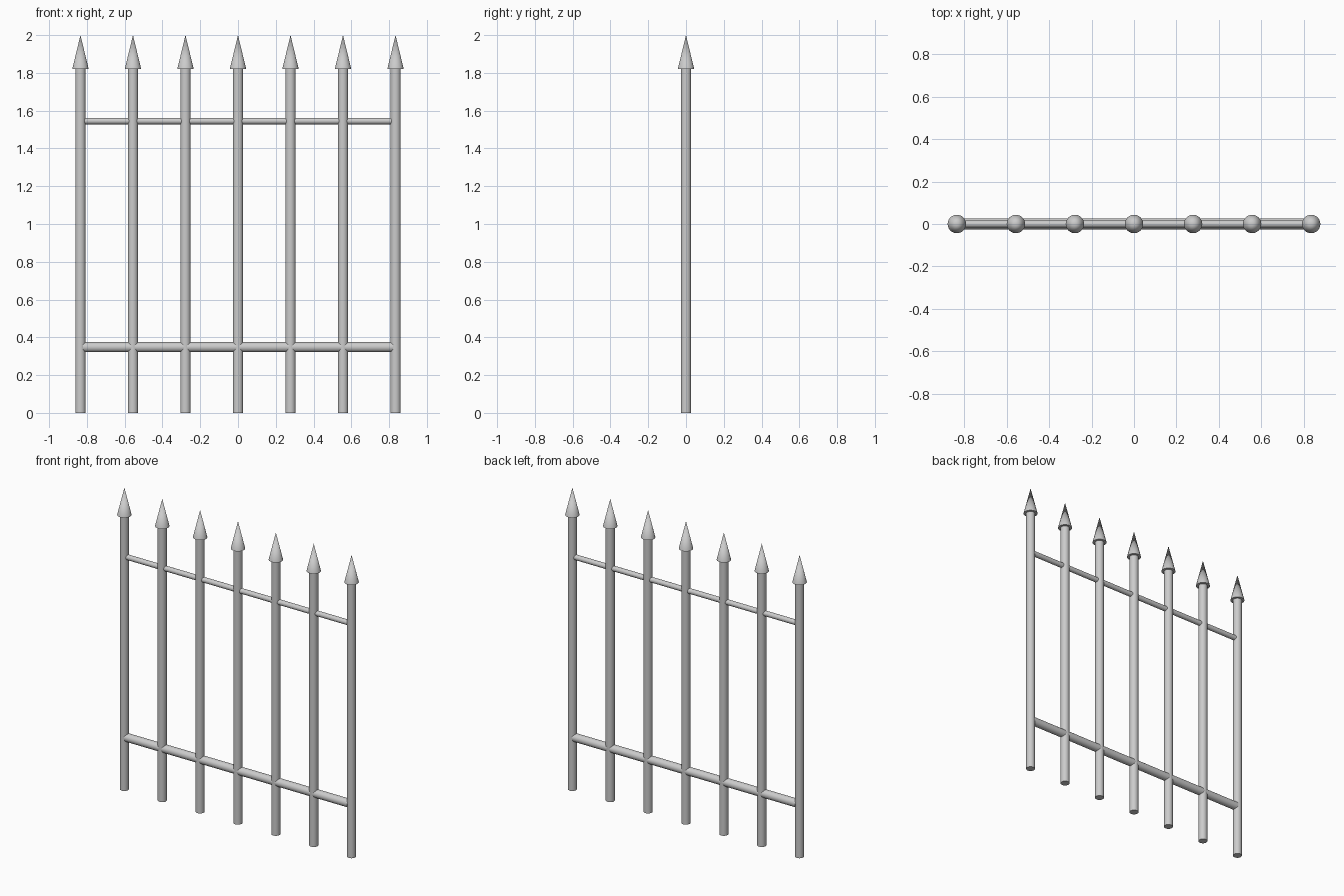
import bpy
from math import pi

if "Cube" in bpy.data.objects:
    bpy.data.objects.remove(bpy.data.objects["Cube"])

SIDES = 24
SPACING = 0.278
BAR_R = 0.0275
BAR_TOP = 1.82


def cone(name, r1, r2, length, centre, rot=(0, 0, 0)):
    """Smooth-shaded cylinder or cone with sharp rims."""
    bpy.ops.mesh.primitive_cone_add(vertices=SIDES, radius1=r1, radius2=r2,
                                    depth=length, location=centre, rotation=rot)
    ob = bpy.context.object
    ob.name = name
    bpy.ops.object.shade_smooth_by_angle()
    return ob


# Upright bars with pointed finials
for i in range(7):
    x = (i - 3) * SPACING
    cone(f"upright_bar_{i + 1}", BAR_R, BAR_R, BAR_TOP, (x, 0, BAR_TOP / 2))
    cone(f"spear_tip_{i + 1}", 0.0435, 0, 2 - BAR_TOP, (x, 0, (2 + BAR_TOP) / 2))

# Horizontal rails, ending inside the outer bars
for name, r, z in (("lower_rail", 0.0268, 0.348), ("upper_rail", 0.017, 1.545)):
    cone(name, r, r, 1.64, (0, 0, z), (0, pi / 2, 0))
